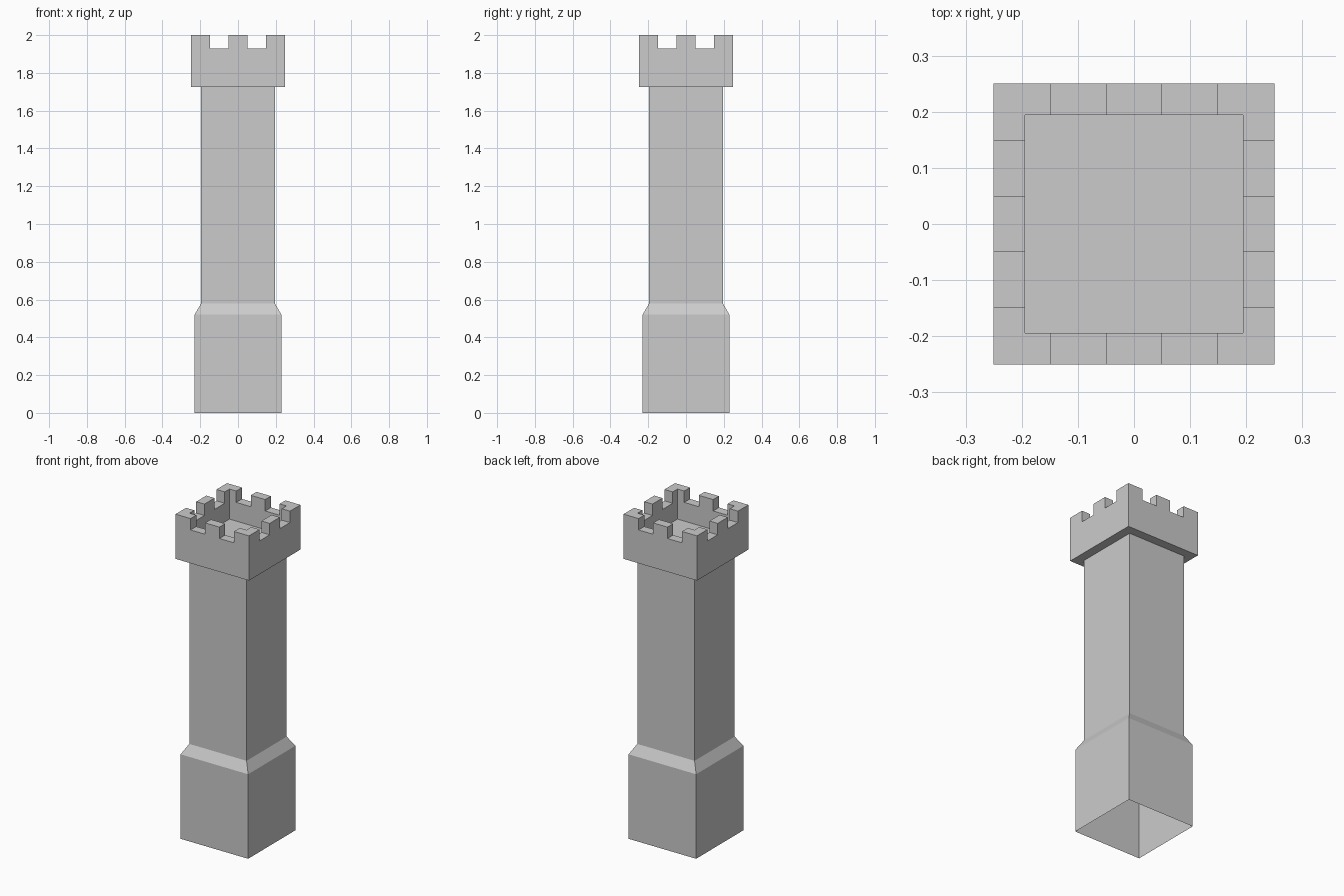
import bpy, bmesh, math
from mathutils import Vector

if "Cube" in bpy.data.objects:
    bpy.data.objects.remove(bpy.data.objects["Cube"])

# Square rings (half width, height): plinth, sloped ledge, shaft, crown, walkway, pit
PROFILE = [(0.23, 0), (0.23, 0.52), (0.195, 0.58), (0.195, 1.725),
           (0.25, 1.725), (0.25, 1.93), (0.194, 1.93), (0.194, 1.815)]
NOTCH_IN, NOTCH_OUT, TOP = 0.049, 0.148, 2.0

bm = bmesh.new()
rings = [[bm.verts.new((sx * h, sy * h, z))
          for sx, sy in ((-1, -1), (1, -1), (1, 1), (-1, 1))] for h, z in PROFILE]
for low, high in zip(rings, rings[1:]):
    for i in range(4):
        j = (i + 1) % 4
        bm.faces.new((low[i], low[j], high[j], high[i]))
bm.faces.new(rings[-1])          # floor inside the crown; the bottom stays open
bm.normal_update()


def parapet_faces():
    return [f for f in bm.faces if all(abs(v.co.z - 1.93) < 1e-4 for v in f.verts)]


# Split the parapet rim at the notch sides
for axis in (Vector((1, 0, 0)), Vector((0, 1, 0))):
    for d in (-NOTCH_OUT, -NOTCH_IN, NOTCH_IN, NOTCH_OUT):
        faces = parapet_faces()
        geom = faces + list({e for f in faces for e in f.edges}) \
            + list({v for f in faces for v in f.verts})
        bmesh.ops.bisect_plane(bm, geom=geom, plane_co=axis * d, plane_no=axis)


# Raise the merlons between the notches
def is_merlon(face):
    c = face.calc_center_median()
    along = min(abs(c.x), abs(c.y))
    return not NOTCH_IN < along < NOTCH_OUT


merlons = [f for f in parapet_faces() if is_merlon(f)]
raised = bmesh.ops.extrude_face_region(bm, geom=merlons)["geom"]
bmesh.ops.translate(bm, vec=(0, 0, TOP - 1.93),
                    verts=[g for g in raised if isinstance(g, bmesh.types.BMVert)])
bmesh.ops.delete(bm, geom=[f for f in merlons if f.is_valid], context='FACES')

# Merge coplanar pieces into clean flat faces
bmesh.ops.dissolve_limit(bm, angle_limit=math.radians(1), verts=bm.verts, edges=bm.edges)
bmesh.ops.recalc_face_normals(bm, faces=bm.faces)

mesh = bpy.data.meshes.new("castle_tower")
bm.to_mesh(mesh)
bm.free()
bpy.context.collection.objects.link(bpy.data.objects.new("castle_tower", mesh))
